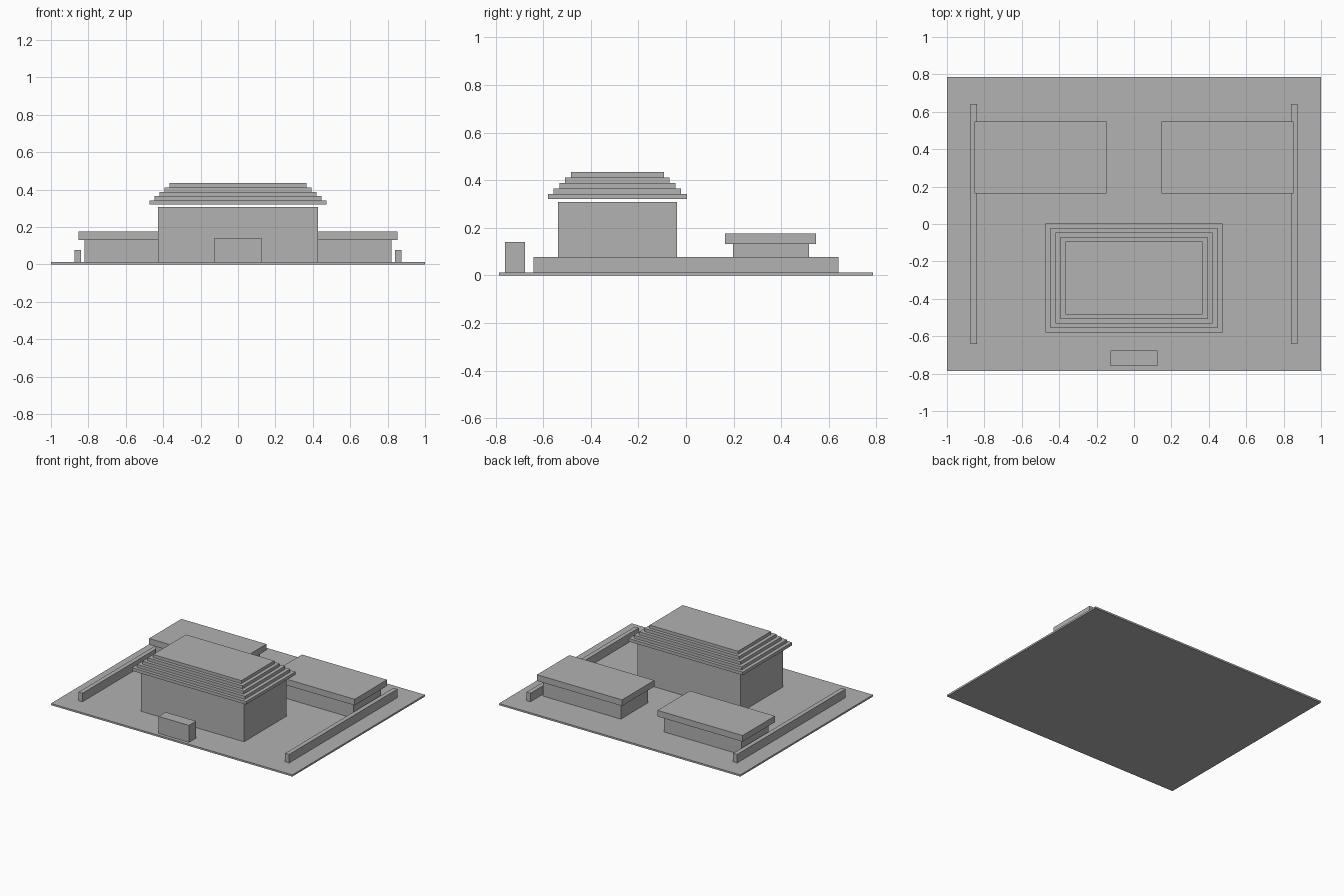
import bpy
import bmesh
from mathutils import Vector

if "Cube" in bpy.data.objects:
    bpy.data.objects.remove(bpy.data.objects["Cube"])

grey = bpy.data.materials.new("stone_grey")
grey.diffuse_color = (0.445, 0.445, 0.445, 1)
grey.use_nodes = True
grey.node_tree.nodes["Principled BSDF"].inputs["Base Color"].default_value = grey.diffuse_color


def box(name, x, y, z):
    """Box spanning the (min, max) pairs x, y and z."""
    bm = bmesh.new()
    bmesh.ops.create_cube(bm, size=1)
    centre = Vector([(a + b) / 2 for a, b in (x, y, z)])
    size = Vector([b - a for a, b in (x, y, z)])
    bmesh.ops.scale(bm, vec=size, verts=bm.verts)
    bmesh.ops.translate(bm, vec=centre, verts=bm.verts)
    mesh = bpy.data.meshes.new(name)
    bm.to_mesh(mesh)
    bm.free()
    mesh.materials.append(grey)
    obj = bpy.data.objects.new(name, mesh)
    bpy.context.collection.objects.link(obj)
    return obj


FLOOR = 0.013

# Ground slab
box("ground_slab", (-1, 1), (-0.785, 0.785), (0, FLOOR))

# Main hall and its stepped roof, which floats just above the walls
box("main_hall", (-0.427, 0.427), (-0.538, -0.038), (FLOOR, 0.308))
TIER = 0.0228
for i in range(5):
    hx = 0.473 - 0.0267 * i
    hy = 0.292 - 0.0242 * i
    z = 0.32 + TIER * i
    box(f"roof_tier_{i + 1}", (-hx, hx), (-0.288 - hy, -0.288 + hy), (z, z + TIER))

# Gate block in front of the hall
box("gate_block", (-0.126, 0.126), (-0.76, -0.676), (FLOOR, 0.14))

# Rear halls and boundary walls on both sides
for side, s in (("left", -1), ("right", 1)):
    def span(a, b):
        return tuple(sorted((s * a, s * b)))
    box(f"{side}_rear_hall", span(0.178, 0.821), (0.197, 0.517), (FLOOR, 0.131))
    box(f"{side}_rear_roof", span(0.147, 0.852), (0.164, 0.547), (0.131, 0.177))
    box(f"{side}_boundary_wall", span(0.84, 0.873), (-0.641, 0.641), (FLOOR, 0.077))
